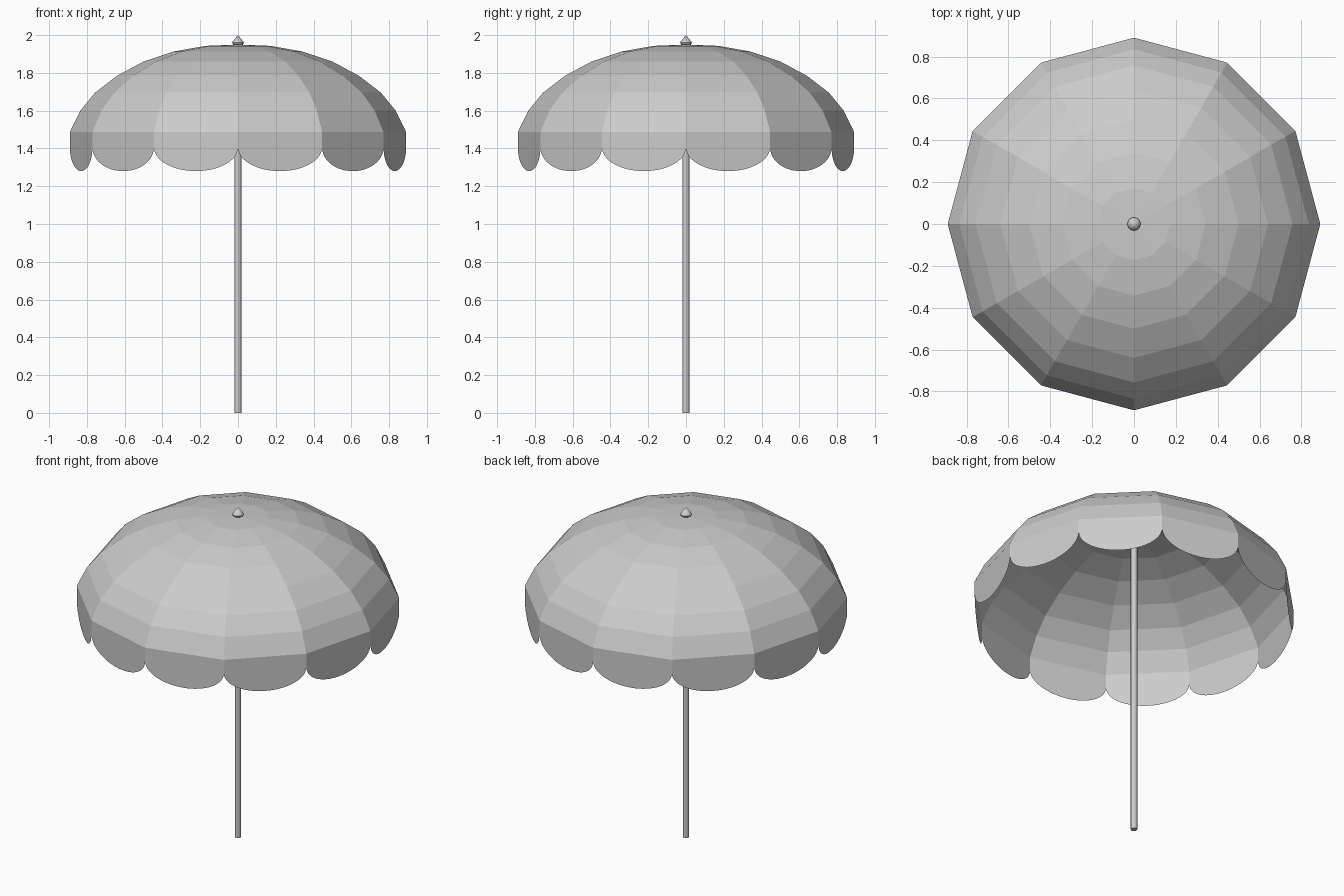
import bpy, bmesh
from math import pi, sin, cos
from mathutils import Vector

cube = bpy.data.objects.get("Cube")
if cube:
    bpy.data.objects.remove(cube, do_unlink=True)

SIDES = 12
RIM_R, RIM_Z = 0.89, 1.487      # where the dome meets the valance
CUSP_Z, SCALLOP = 1.405, 0.125  # scallop joints and drop
STEPS = 24

grey = bpy.data.materials.new("light grey")
grey.use_nodes = True
COLOUR = (0.6, 0.6, 0.6, 1)
grey.diffuse_color = COLOUR
grey.node_tree.nodes["Principled BSDF"].inputs["Base Color"].default_value = COLOUR


def finish(name, bm, smooth=False):
    bmesh.ops.remove_doubles(bm, verts=bm.verts, dist=1e-5)
    mesh = bpy.data.meshes.new(name)
    bm.to_mesh(mesh)
    bm.free()
    mesh.materials.append(grey)
    mesh.polygons.foreach_set("use_smooth", [smooth] * len(mesh.polygons))
    obj = bpy.data.objects.new(name, mesh)
    bpy.context.collection.objects.link(obj)
    return obj


def ring_point(radius, i, z, sides):
    a = 2 * pi * i / sides
    return Vector((radius * cos(a), radius * sin(a), z))


def lathe(name, profile, sides, smooth=False):
    """Revolve (radius, z) pairs, listed from bottom to top."""
    bm = bmesh.new()
    for (r0, z0), (r1, z1) in zip(profile, profile[1:]):
        for i in range(sides):
            pts = [ring_point(r0, i, z0, sides)]
            if r0:
                pts.append(ring_point(r0, i + 1, z0, sides))
            if r1:
                pts.append(ring_point(r1, i + 1, z1, sides))
            pts.append(ring_point(r1, i, z1, sides))
            bm.faces.new([bm.verts.new(p) for p in pts])
    return finish(name, bm, smooth)


# Faceted dome of twelve gores
lathe("canopy", [(RIM_R, RIM_Z), (0.835, 1.6), (0.757, 1.695), (0.64, 1.785),
                 (0.5, 1.86), (0.342, 1.913), (0.172, 1.943), (0, 1.95)], SIDES)

# Hanging valance: one flat scalloped flap per gore
bm = bmesh.new()
for i in range(SIDES):
    a = ring_point(RIM_R, i, RIM_Z, SIDES)
    b = ring_point(RIM_R, i + 1, RIM_Z, SIDES)
    outline = [b, a]
    for k in range(STEPS + 1):
        t = pi * k / STEPS
        p = a.lerp(b, (1 - cos(t)) / 2)
        p.z = CUSP_Z - SCALLOP * sin(t)
        outline.append(p)
    bm.faces.new([bm.verts.new(p) for p in outline])
finish("valance", bm)

# Pole and pointed finial
pole = lathe("pole", [(0, 0), (0.018, 0), (0.018, 1.945), (0, 1.945)], 16, True)
finial = lathe("finial", [(0, 1.943), (0.02, 1.946), (0.029, 1.953),
                          (0.031, 1.96), (0.027, 1.967), (0, 2.0)], 20, True)
bpy.ops.object.select_all(action="DESELECT")
for obj in (pole, finial):
    obj.select_set(True)
bpy.context.view_layer.objects.active = pole
bpy.ops.object.shade_smooth_by_angle()
